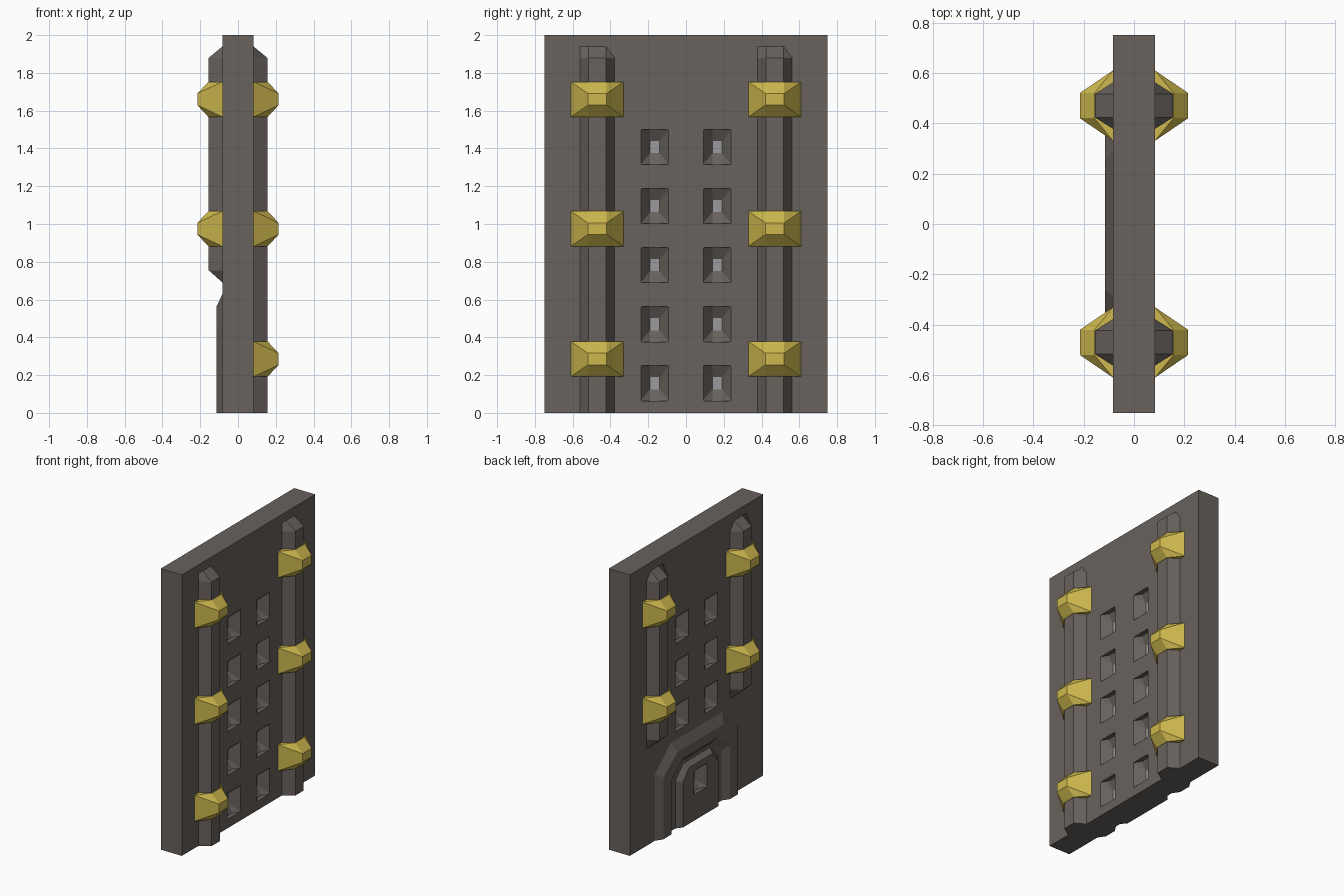
import bpy, bmesh, math

if "Cube" in bpy.data.objects:
    bpy.data.objects.remove(bpy.data.objects["Cube"])

def material(name, rgb):
    m = bpy.data.materials.new(name)
    m.diffuse_color = (*rgb, 1)
    m.use_nodes = True
    m.node_tree.nodes["Principled BSDF"].inputs["Base Color"].default_value = m.diffuse_color
    return m

STONE = material("warm dark grey", (0.14, 0.122, 0.11))
BRASS = material("brass yellow", (0.61, 0.475, 0.075))
LIGHT = material("light grey", (0.33, 0.33, 0.34))

T = 0.083          # half thickness of the panel
RIB_Y = 0.47       # distance of the ribs from the middle


def finish(name, bm, mats):
    bmesh.ops.recalc_face_normals(bm, faces=bm.faces[:])
    me = bpy.data.meshes.new(name)
    bm.to_mesh(me)
    bm.free()
    for m in mats:
        me.materials.append(m)
    ob = bpy.data.objects.new(name, me)
    bpy.context.collection.objects.link(ob)
    return ob


def wedge(bm, side, y, z, base, tip, h, flat, xs, tip_mat=0):
    """Block with splayed sides and a chamfered tip: xs = outer start, mid, tip."""
    def quad(x, b, c):
        return [bm.verts.new((side * x, y + sy * b, z + sz * c))
                for sy, sz in ((-1, -1), (1, -1), (1, 1), (-1, 1))]
    a, m, t = quad(xs[0], base, h), quad(xs[1], tip, h), quad(xs[2], tip, flat)
    bm.faces.new(a)
    bm.faces.new(t).material_index = tip_mat
    for i, j in ((0, 1), (2, 3)):                 # bottom and top
        bm.faces.new((a[i], a[j], m[j], m[i]))
        bm.faces.new((m[i], m[j], t[j], t[i]))
    for i, j in ((1, 2), (3, 0)):                 # splayed sides
        bm.faces.new((a[i], a[j], t[j], t[i]))
        bm.faces.new((a[i], m[i], t[i]))
        bm.faces.new((a[j], m[j], t[j]))


def loft(bm, rings):
    """Join open rings of equal length with quads; returns vertex rings."""
    vr = [[bm.verts.new(p) for p in r] for r in rings]
    for r, s in zip(vr, vr[1:]):
        for i in range(len(r) - 1):
            bm.faces.new((r[i], r[i + 1], s[i + 1], s[i]))
    return vr


# main panel
bm = bmesh.new()
bmesh.ops.create_cube(bm, size=1)
for v in bm.verts:
    v.co = (v.co.x * 2 * T, v.co.y * 1.5, v.co.z * 2 + 1)
panel = finish("panel", bm, [STONE, LIGHT])


# raised rib with sloping ends
def rib(name, side, y, z0, sloped_foot):
    prof = ((0.093, 0), (0.047, 1), (-0.047, 1), (-0.093, 0))
    levels = [(z0, 0), (z0 + 0.065, 1)] if sloped_foot else [(z0, 1)]
    levels += [(1.88, 1), (1.94, 0)]
    bm = bmesh.new()
    vr = loft(bm, [[(side * (T - 0.001 + 0.073 * k * f), y + py, z)
                    for py, f in prof] for z, k in levels])
    bm.faces.new(vr[0])
    for r, s in zip(vr, vr[1:]):                  # back
        bm.faces.new((r[0], s[0], s[-1], r[-1]))
    bmesh.ops.dissolve_degenerate(bm, dist=1e-5, edges=bm.edges[:])
    finish(name, bm, [STONE])


# brass studs clasping the ribs
def stud(name, side, y, z):
    bm = bmesh.new()
    wedge(bm, side, y, z, 0.14, 0.05, 0.093, 0.031, (T, 0.157, 0.215))
    ob = finish(name, bm, [BRASS])
    bpy.ops.object.select_all(action='DESELECT')
    ob.select_set(True)
    bpy.context.view_layer.objects.active = ob
    bpy.ops.object.shade_smooth_by_angle(angle=math.radians(30))


for side, word, heights in ((1, "front", (0.285, 0.975, 1.66)),
                            (-1, "back", (0.975, 1.66))):
    for s in (-1, 1):
        hand = "left" if s < 0 else "right"
        rib(f"{word}_rib_{hand}", side, s * RIB_Y,
            0 if side > 0 else 0.69, side < 0)
        for n, z in enumerate(heights):
            stud(f"{word}_stud_{hand}_{n + 1}", side, s * RIB_Y, z)


# arched doorway on the back: frame and door leaf
def arch(x, w, s, t, h):
    """Half width, shoulder height, top half width, top height."""
    return [(x, y, z) for y, z in ((-w, 0), (-w, s), (-t, h), (t, h), (w, s), (w, 0))]


IN, OUT = -T + 0.001, -0.115
bm = bmesh.new()
vr = loft(bm, [arch(IN, 0.47, 0.47, 0.29, 0.63), arch(OUT, 0.42, 0.44, 0.26, 0.56),
               arch(OUT, 0.33, 0.38, 0.20, 0.49), arch(IN, 0.28, 0.36, 0.17, 0.45)])
for end in (0, -1):
    bm.faces.new([r[end] for r in vr])
finish("door_frame", bm, [STONE])

bm = bmesh.new()
vr = loft(bm, [arch(IN, 0.24, 0.34, 0.15, 0.43), arch(OUT, 0.20, 0.32, 0.13, 0.40)])
bm.faces.new(vr[0])
bm.faces.new(vr[1])
bm.faces.new((vr[0][0], vr[0][-1], vr[1][-1], vr[1][0]))
door = finish("door_leaf", bm, [STONE, LIGHT])

# window niches, cut as inverted wedges with a light floor
bm = bmesh.new()
for row in range(5):
    z = 0.157 + 0.3125 * row
    for side in (1, -1):
        if side > 0 or row > 1:
            for y in (-0.165, 0.165):
                wedge(bm, side, y, z, 0.076, 0.025, 0.093, 0.032,
                      (T + 0.004, 0.052, 0.018), 1)
wedge(bm, -1, 0, 0.27, 0.076, 0.025, 0.085, 0.03, (0.119, 0.085, 0.05), 1)
cutter = finish("niche_cutter", bm, [STONE, LIGHT])
cutter.hide_render = True

for ob in (panel, door):
    mod = ob.modifiers.new("niches", 'BOOLEAN')
    mod.operation = 'DIFFERENCE'
    mod.solver = 'EXACT'
    mod.object = cutter
    bpy.ops.object.select_all(action='DESELECT')
    ob.select_set(True)
    bpy.context.view_layer.objects.active = ob
    bpy.ops.object.modifier_apply(modifier=mod.name)
bpy.data.objects.remove(cutter)
